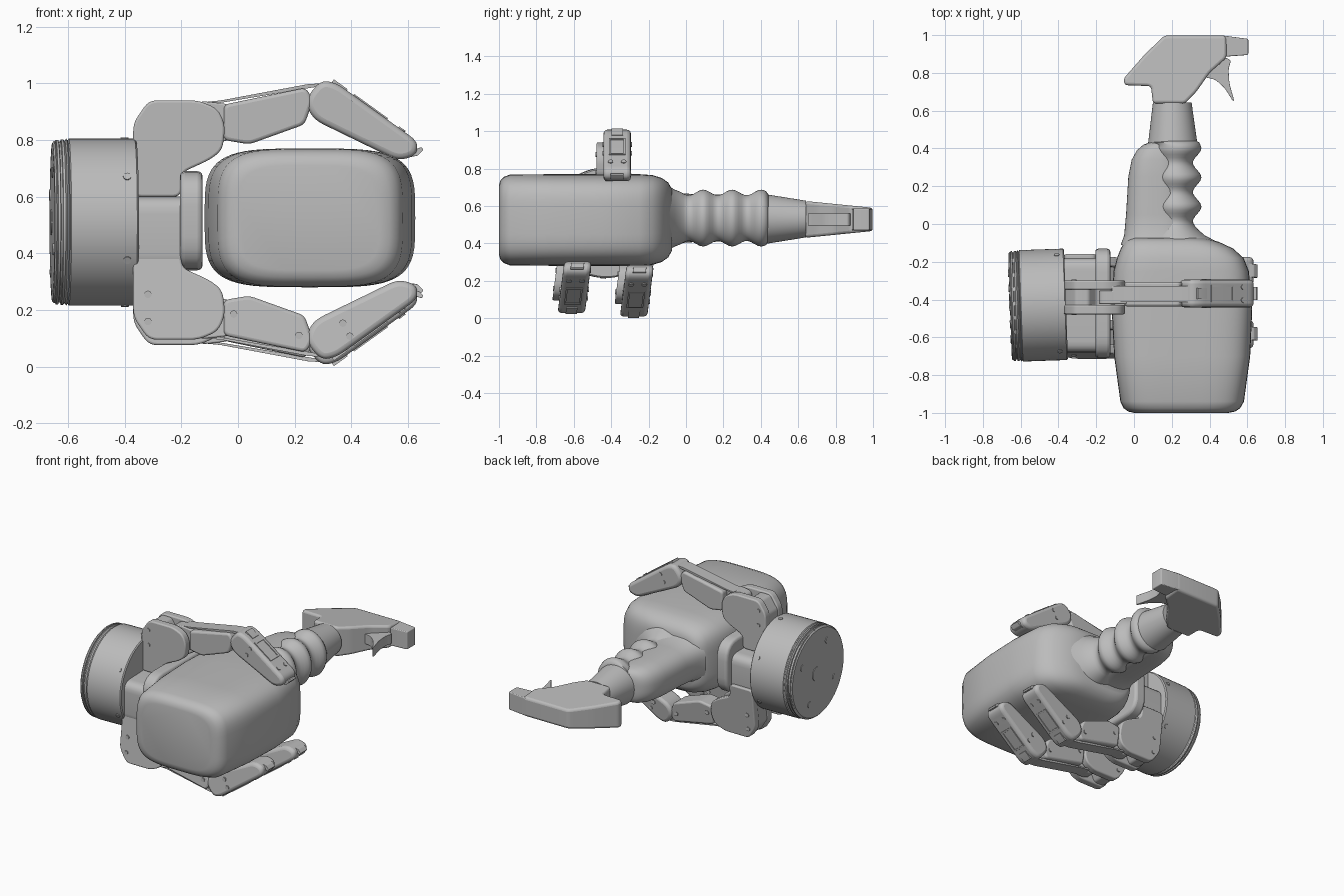
import bpy, bmesh, math
from mathutils import Vector, Matrix

if "Cube" in bpy.data.objects:
    bpy.data.objects.remove(bpy.data.objects["Cube"])

grey = bpy.data.materials.new("plain grey")
grey.use_nodes = True
grey.diffuse_color = (0.5, 0.5, 0.5, 1)
grey.node_tree.nodes["Principled BSDF"].inputs["Base Color"].default_value = (0.5, 0.5, 0.5, 1)
TAU = 2 * math.pi


def finish(name, bm, bevel=0, angle=35):
    bmesh.ops.recalc_face_normals(bm, faces=bm.faces)
    mesh = bpy.data.meshes.new(name)
    bm.to_mesh(mesh)
    bm.free()
    mesh.materials.append(grey)
    ob = bpy.data.objects.new(name, mesh)
    bpy.context.collection.objects.link(ob)
    if bevel:
        mod = ob.modifiers.new("soft edges", "BEVEL")
        mod.width, mod.segments, mod.limit_method = bevel, 3, "ANGLE"
        mod.angle_limit = math.radians(40)
    bpy.ops.object.select_all(action="DESELECT")
    ob.select_set(True)
    bpy.context.view_layer.objects.active = ob
    bpy.ops.object.shade_smooth_by_angle(angle=math.radians(angle))
    return ob


def skin(name, rings, bevel=0, angle=35):
    """Join equal-length rings of points and cap both ends."""
    bm = bmesh.new()
    loops = [[bm.verts.new(p) for p in ring] for ring in rings]
    n = len(loops[0])
    for a, b in zip(loops, loops[1:]):
        for i in range(n):
            bm.faces.new((a[i], a[(i + 1) % n], b[(i + 1) % n], b[i]))
    bm.faces.new(loops[0])
    bm.faces.new(loops[-1])
    return finish(name, bm, bevel, angle)


def oval(y, x0, x1, h, power, zc=0.525, n=64):
    """Superellipse ring standing across the y axis."""
    def s(v):
        return math.copysign(abs(v) ** (2 / power), v)
    return [((x0 + x1) / 2 + (x1 - x0) / 2 * s(math.cos(TAU * i / n)), y,
             zc + h * s(math.sin(TAU * i / n))) for i in range(n)]


def rounded(points, r, steps=5):
    """Round the corners of a closed 2D outline."""
    out = []
    for i, p in enumerate(points):
        p = Vector(p)
        ends = []
        for q in (points[i - 1], points[(i + 1) % len(points)]):
            d = Vector(q) - p
            ends.append(p + d.normalized() * min(r, d.length * 0.45))
        for k in range(steps + 1):
            t = k / steps
            out.append(ends[0] * (1 - t) ** 2 + p * 2 * t * (1 - t) + ends[1] * t * t)
    return out


def disc(name, centre, direction, radius, length, n=16):
    bm = bmesh.new()
    bmesh.ops.create_cone(bm, cap_ends=True, segments=n, radius1=radius, radius2=radius, depth=length)
    turn = Vector(direction).to_track_quat("Z", "Y").to_matrix().to_4x4()
    bm.transform(Matrix.Translation(centre) @ turn)
    return finish(name, bm)


# Bottle body: bowed block with soft ends
body = [(-1, 0, .5, .185), (-.993, -.03, .535, .21), (-.975, -.055, .562, .23), (-.94, -.072, .582, .243),
        (-.7, -.105, .615, .245), (-.45, -.118, .626, .245), (-.25, -.108, .608, .245), (-.18, -.09, .58, .24),
        (-.13, -.07, .525, .225), (-.095, -.05, .45, .2), (-.075, -.02, .38, .165)]
skin("bottle_body", [oval(*r, 4) for r in body], angle=60)

# Handle: smooth rear half and a wavy finger grip
back = [(-.11, -.07, .3, .16), (-.06, -.052, .3, .135), (.05, -.042, .28, .128), (.25, -.03, .26, .125),
        (.34, -.012, .25, .12), (.39, .015, .24, .112), (.42, .05, .23, .1), (.437, .1, .22, .08)]
skin("handle_back", [oval(*r, 2.6, .535) for r in back], angle=60)
grip = [(-.1, .05, .45, .175), (-.06, .07, .375, .152)]
for k in range(27):
    y = -.03 + k * .45 / 26
    wave = .5 + .5 * math.cos(TAU * (y - .092) / .155)
    grip.append((y, .125 - .03 * wave, .312 + .045 * wave, .122 + .03 * wave))
grip += [(.432, .08, .345, .14), (.44, .1, .33, .125)]
skin("finger_grip", [oval(*r, 2, .535) for r in grip], angle=60)
skin("neck_collar", [oval(.43, .075, .335, .132, 2, .53), oval(.642, .1, .305, .098, 2, .53)])


# Spray head: flat profile narrowing towards the back
def spray_part(name, outline, radius, width, bevel):
    pts = rounded(outline, radius)
    rings = [[(x, y, .528 + side * width(y)) for x, y in pts] for side in (-1, 1)]
    skin(name, rings, bevel)


head = [(.1, .638), (.27, .638), (.33, .7), (.4, .8), (.49, .88), (.49, .998), (.16, .998),
        (.05, .89), (-.055, .77), (-.05, .735), (.09, .73)]
spray_part("spray_head", head, .02, lambda y: .098 - .1 * (y - .64), .018)
spray_part("nozzle", [(.47, .885), (.605, .895), (.605, .98), (.47, .998)], .008, lambda y: .058, .012)
trigger = [(.36, .78), (.43, .765), (.48, .72), (.525, .648), (.53, .655), (.505, .745), (.5, .82), (.515, .87),
           (.42, .9)]
spray_part("trigger", trigger, .02, lambda y: .032, .006)


# Gripper base: turned drum with ribbed end plate, tilted slightly
hub, axis = Vector((-.36, -.425, .51)), Vector((-1, -.035, 0)).normalized()
side_dir = axis.cross(Vector((0, 0, 1)))


def on_drum(depth, radius, angle):
    return hub + axis * depth + radius * (side_dir * math.cos(angle) + Vector((0, 0, math.sin(angle))))


drum = [(0, .288), (.006, .295), (.238, .295), (.242, .288), (.247, .295), (.252, .286), (.258, .292),
        (.266, .292), (.268, .284), (.274, .284), (.276, .291), (.284, .291), (.286, .284), (.29, .287),
        (.296, .28), (.297, .25)]
skin("base_drum", [[on_drum(d, r, TAU * i / 72) for i in range(72)] for d, r in drum])
for i in range(6):
    a = TAU * i / 6 + math.radians(27)
    disc("drum_side_screw", on_drum(.04, .295, a), on_drum(.04, 1, a) - on_drum(.04, 0, a), .014, .008)
for i in range(4):
    disc("drum_end_screw", on_drum(.297, .2, TAU * i / 4 + .5), axis, .02, .008)
disc("drum_end_socket", on_drum(.297, .02, 0), axis, .045, .008, 24)


# Palm: stem and oblong contact pad
def slab(name, x0, x1, outline, radius, bevel):
    pts = rounded(outline, radius)
    skin(name, [[(x, y, z) for y, z in pts] for x in (x0, x1)], bevel)


slab("palm_stem", -.37, -.2, [(-.68, .34), (-.18, .34), (-.18, .6), (-.68, .6)], .06, .004)
slab("palm_pad", -.205, -.125, [(-.71, .34), (-.13, .34), (-.13, .69), (-.71, .69)], .12, .018)


# Fingers: drawn once above the hub, flipped for the two below
def finger(tag, flip, yc, lean, lift):
    def place(x, y, z):
        z = 1.02 - z if flip else z
        return (x, yc + y + lean * (z - (.17 if flip else .85)), z + lift)

    def part(name, outline, radius, y0, y1, bevel=.012):
        pts = rounded(outline, radius)
        skin(tag + name, [[place(x, y, z) for x, z in pts] for y in (y0, y1)], bevel)

    def screw(x, z, y):
        disc(tag + "screw", place(x, y, z), (0, 1, 0), .013, .008)

    bracket = [(-.37, .6), (-.37, .86), (-.315, .94), (-.14, .94), (-.07, .91), (-.045, .85), (-.055, .765),
               (-.1, .73), (-.2, .685), (-.2, .6)]
    core = [(-.365, .6), (-.365, .85), (-.31, .93), (-.24, .93), (-.2, .87), (-.12, .86), (-.1, .77), (-.21, .7),
            (-.21, .6)]
    knuckle = [(-.19, .92), (-.13, .938), (-.02, .925), (-.02, .8), (-.09, .79), (-.18, .84)]
    link = [(-.05, .925), (.24, .985), (.265, .94), (.235, .855), (.04, .785), (-.05, .8)]
    strap = [(-.12, .934), (-.1, .925), (.29, .99), (.3, 1.0), (.25, .998), (-.06, .94)]
    tip = [(.245, .955), (.295, 1.012), (.35, 1.0), (.635, .795), (.63, .745), (.565, .727), (.275, .868),
           (.245, .91)]
    part("bracket_plate", bracket, .03, -.11, -.06, .008)
    part("bracket_plate", bracket, .03, .02, .07, .008)
    part("bracket_core", core, .015, -.07, .03, .004)
    part("knuckle", knuckle, .03, -.055, .015, .006)
    part("link", link, .02, -.068, .062)
    part("link_strap", strap, .006, -.045, .04, .003)
    part("fingertip", tip, .035, -.073, .073, .02)
    part("nail", [(.62, .765), (.648, .775), (.655, .765), (.635, .745), (.61, .74)], .004, -.035, .035, .003)

    # Raised frame, cap and screws along the outer face of the fingertip
    a, b = Vector((.35, 1.0)), Vector((.635, .795))
    out = Vector((b.y - a.y, a.x - b.x)).normalized() * -1
    for t0, t1, y0, y1 in ((.2, .62, -.045, -.035), (.2, .62, .035, .045), (.2, .23, -.045, .045),
                           (.59, .62, -.045, .045), (-.05, .12, -.03, .03)):
        p, q = a.lerp(b, t0), a.lerp(b, t1)
        part("tip_frame", [p - out * .012, q - out * .012, q + out * .005, p + out * .005], .001, y0, y1, 0)
    face = Vector((out.x, 0, -out.y if flip else out.y))
    for y in (-.035, .035):
        p = a.lerp(b, .8)
        disc(tag + "tip_screw", place(p.x, y, p.y), face, .014, .01)
    for y in (-.074, .074):
        screw(.395, .928, y)
        screw(.37, .882, y)
    for y in (-.111, .071):
        screw(-.318, .876, y)
        screw(-.318, .78, y)
    if flip:
        for y in (-.069, .063):
            screw(-.015, .85, y)
            screw(.215, .925, y)


finger("upper_", False, -.368, 0, 0)
finger("lower_front_", True, -.593, .13, .015)
finger("lower_rear_", True, -.26, .13, -.004)
